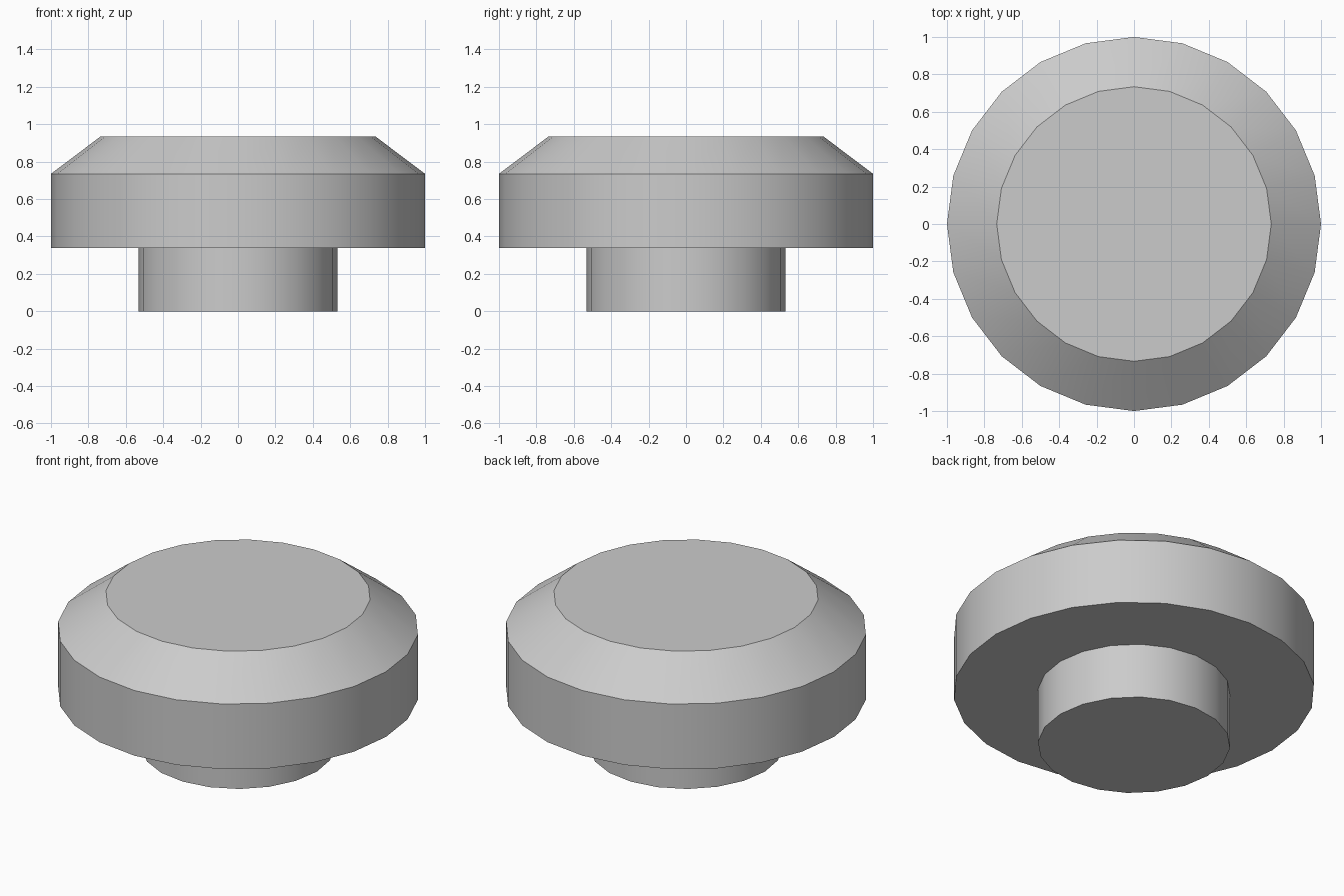
import bpy, bmesh, math

if "Cube" in bpy.data.objects:
    bpy.data.objects.remove(bpy.data.objects["Cube"])

grey = bpy.data.materials.new("light grey")
grey.diffuse_color = (0.6, 0.6, 0.6, 1)
grey.use_nodes = True
grey.node_tree.nodes["Principled BSDF"].inputs["Base Color"].default_value = grey.diffuse_color


def turned(name, profile, sides):
    """Closed turned solid from (radius, height) rings, bottom to top."""
    bm = bmesh.new()
    rings = []
    for r, z in profile:
        rings.append([bm.verts.new((r * math.cos(2 * math.pi * i / sides),
                                    r * math.sin(2 * math.pi * i / sides), z))
                      for i in range(sides)])
    for low, high in zip(rings, rings[1:]):
        for i in range(sides):
            j = (i + 1) % sides
            bm.faces.new((low[i], low[j], high[j], high[i]))
    bm.faces.new(rings[0][::-1])
    bm.faces.new(rings[-1])
    mesh = bpy.data.meshes.new(name)
    bm.to_mesh(mesh)
    bm.free()
    mesh.materials.append(grey)
    obj = bpy.data.objects.new(name, mesh)
    bpy.context.collection.objects.link(obj)
    bpy.ops.object.select_all(action='DESELECT')
    obj.select_set(True)
    bpy.context.view_layer.objects.active = obj
    bpy.ops.object.shade_smooth_by_angle(angle=math.radians(30))
    return obj


# Narrow round stem
turned("stem", [(0.533, 0), (0.533, 0.337)], 20)

# Wide cap with a bevelled top edge
turned("cap", [(1, 0.337), (1, 0.735), (0.734, 0.935)], 24)
